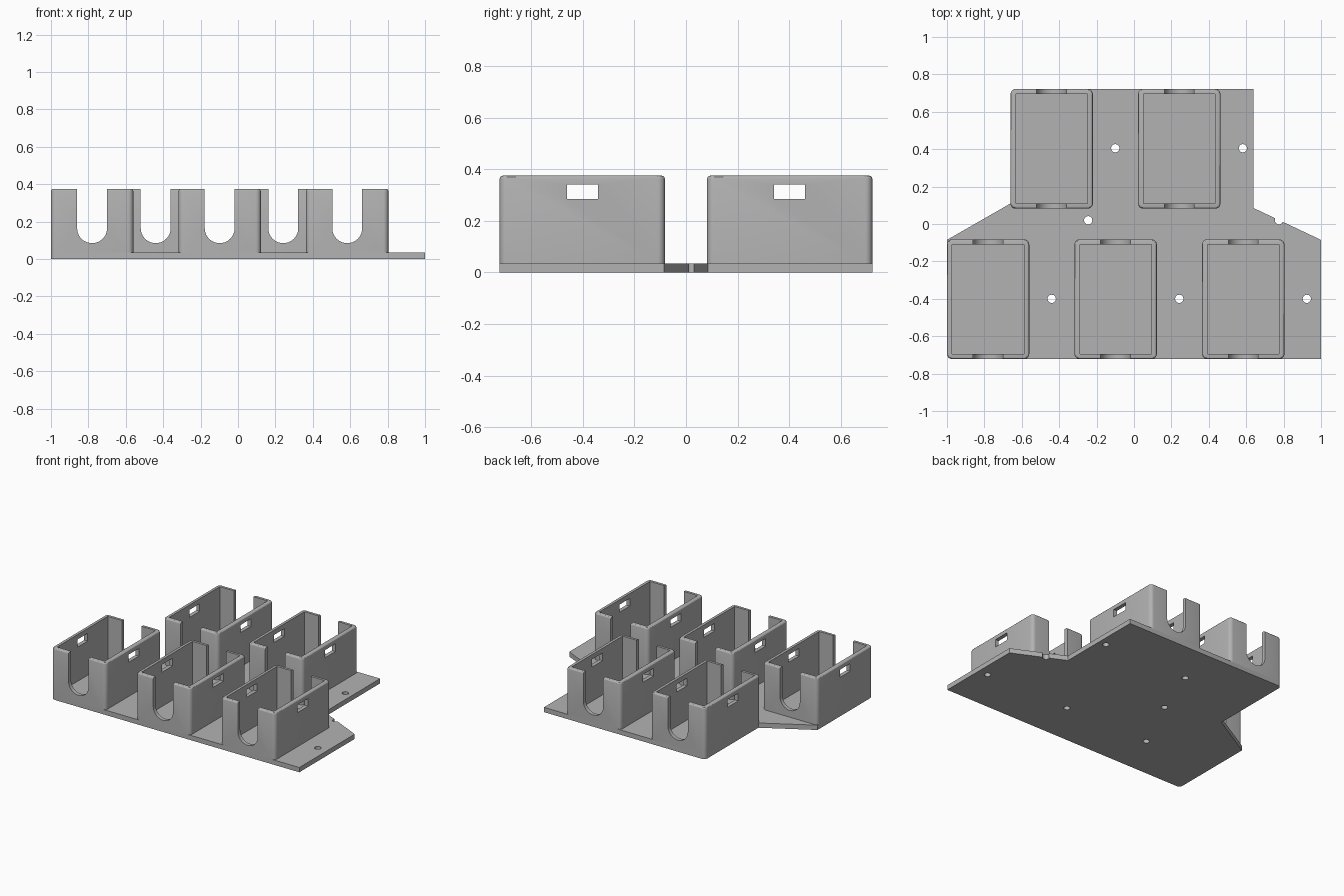
import bpy, bmesh, math
from mathutils import Matrix, Vector

if "Cube" in bpy.data.objects:
    bpy.data.objects.remove(bpy.data.objects["Cube"])

PLATE_H, TOP = 0.035, 0.375
WIDTH, DEPTH, WALL = 0.44, 0.64, 0.028
PITCH, ROW_Y = 0.682, 0.402

grey = bpy.data.materials.new("matte grey")
grey.use_nodes = True
colour = (0.45, 0.45, 0.45, 1)
grey.diffuse_color = colour
grey.node_tree.nodes["Principled BSDF"].inputs["Base Color"].default_value = colour


def make_object(name, bm):
    bmesh.ops.recalc_face_normals(bm, faces=bm.faces)
    mesh = bpy.data.meshes.new(name)
    bm.to_mesh(mesh)
    bm.free()
    mesh.materials.append(grey)
    obj = bpy.data.objects.new(name, mesh)
    bpy.context.collection.objects.link(obj)
    return obj


def box(size, centre):
    bm = bmesh.new()
    bmesh.ops.create_cube(bm, size=1, matrix=Matrix.Translation(centre) @ Matrix.Diagonal((*size, 1)))
    return bm


def prism(points, along):
    """Extrude a flat outline along a vector."""
    bm = bmesh.new()
    face = bm.faces.new([bm.verts.new(p) for p in points])
    new = bmesh.ops.extrude_face_region(bm, geom=[face])["geom"]
    bmesh.ops.translate(bm, verts=[v for v in new if isinstance(v, bmesh.types.BMVert)], vec=along)
    return bm


def vertical_edges(bm, keep=lambda p: True):
    return [e for e in bm.edges
            if abs(e.verts[0].co.z - e.verts[1].co.z) > 0.01 and keep(e.verts[0].co)]


def round_edges(bm, edges, radius, segments):
    bmesh.ops.bevel(bm, geom=edges, offset=radius, segments=segments, profile=0.5, affect='EDGES')


def cut(obj, cutters):
    """Subtract each cutter, bake the result and discard the cutters."""
    for cutter in cutters:
        cutter.hide_render = True
        mod = obj.modifiers.new("cut", 'BOOLEAN')
        mod.operation, mod.solver, mod.object = 'DIFFERENCE', 'EXACT', cutter
    bpy.context.view_layer.update()
    baked = bpy.data.meshes.new_from_object(obj.evaluated_get(bpy.context.evaluated_depsgraph_get()))
    obj.modifiers.clear()
    obj.data = baked
    for cutter in cutters:
        bpy.data.objects.remove(cutter)


def smooth(obj):
    bpy.ops.object.select_all(action='DESELECT')
    obj.select_set(True)
    bpy.context.view_layer.objects.active = obj
    bpy.ops.object.shade_smooth_by_angle(angle=math.radians(30))


# Base plate, rounded where tray corners meet its edge
outline = [(-1, -0.722), (1, -0.722), (1, -0.085), (0.64, 0.085),
           (0.64, 0.722), (-0.66, 0.722), (-0.66, 0.11), (-1, -0.085)]
bm = prism([(x, y, 0) for x, y in outline], (0, 0, PLATE_H))
round_edges(bm, vertical_edges(bm, lambda p: p.x < -0.6 and abs(p.y) > 0.7), 0.027, 5)
plate = make_object("base_plate", bm)

# Screw holes between the trays, the last one open at the plate edge
holes = []
for first_x, y, count in ((-0.44, -0.4, 3), (-0.245, 0.02, 1), (-0.1, 0.405, 2), (0.775, 0.02, 1)):
    for i in range(count):
        bm = bmesh.new()
        bmesh.ops.create_cone(bm, cap_ends=True, segments=24, radius1=0.022, radius2=0.022, depth=0.2,
                              matrix=Matrix.Translation((first_x + i * PITCH, y, 0)))
        holes.append(make_object("hole_cutter", bm))
cut(plate, holes)
smooth(plate)

# Tray walls with rounded corners and a softened outer rim
bm = box((WIDTH, DEPTH, TOP - PLATE_H), Vector((0, 0, (TOP + PLATE_H) / 2)))
round_edges(bm, vertical_edges(bm), 0.027, 5)
rim = [e for e in bm.edges if all(v.co.z > TOP - 0.001 for v in e.verts)]
round_edges(bm, rim, 0.012, 3)
tray = make_object("tray_front_1", bm)

# Open interior, U-shaped end slots and side windows
cavity = make_object("cavity_cutter", box((WIDTH - 2 * WALL, DEPTH - 2 * WALL, 1), Vector((0, 0, 0.2))))
radius, slot_z = 0.08, 0.165
u_shape = [(-radius, -1, 0.6)]
for i in range(21):
    a = math.pi * (1 + i / 20)
    u_shape.append((radius * math.cos(a), -1, slot_z + radius * math.sin(a)))
u_shape.append((radius, -1, 0.6))
slot = make_object("slot_cutter", prism(u_shape, (0, 2, 0)))
window = make_object("window_cutter", box((1, 0.12, 0.056), Vector((0, 0, 0.312))))
cut(tray, [cavity, slot, window])
smooth(tray)

# Three trays in the front row, two staggered behind
tray.location = (-0.78, -ROW_Y, 0)
for row, first_x, y, indices in (("front", -0.78, -ROW_Y, (1, 2)), ("back", -0.44, ROW_Y, (0, 1))):
    for i in indices:
        copy = tray.copy()
        copy.name = f"tray_{row}_{i + 1}"
        copy.location = (first_x + i * PITCH, y, 0)
        bpy.context.collection.objects.link(copy)
